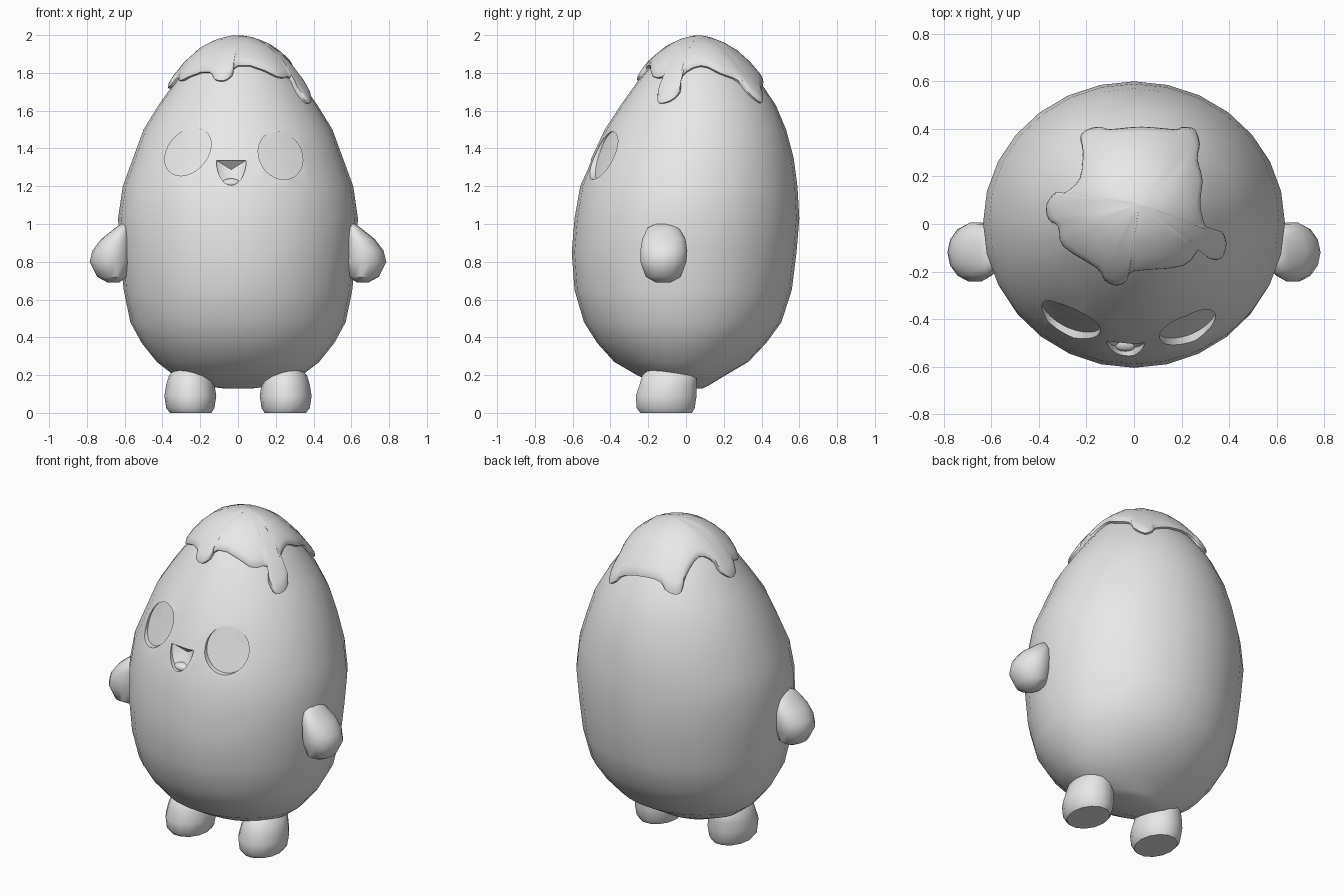
import bpy, bmesh, math
from mathutils import Vector

default_cube = bpy.data.objects.get("Cube")
if default_cube:
    bpy.data.objects.remove(default_cube, do_unlink=True)

# One pale grey for everything
grey = bpy.data.materials.new("pale_grey")
grey.use_nodes = True
grey.diffuse_color = (0.8, 0.8, 0.8, 1)
grey.node_tree.nodes["Principled BSDF"].inputs["Base Color"].default_value = (0.8, 0.8, 0.8, 1)

# Egg profile: height, half width, front y, back y
PROFILE = [
    (.13, .08, -.03, .09), (.145, .2, -.14, .12), (.2, .34, -.26, .21),
    (.27, .43, -.38, .33), (.37, .51, -.47, .425), (.48, .57, -.54, .505),
    (.65, .605, -.59, .56), (.85, .625, -.605, .585), (1.03, .635, -.59, .6),
    (1.2, .61, -.56, .59), (1.35, .555, -.5, .57), (1.5, .5, -.43, .53),
    (1.63, .42, -.345, .475), (1.75, .335, -.26, .395), (1.85, .255, -.175, .31),
    (1.92, .175, -.09, .23), (1.96, .09, -.01, .14), (1.975, .02, .05, .08)]


def section(z):
    """Half width, centre y and half depth of the egg at height z."""
    for a, b in zip(PROFILE, PROFILE[1:]):
        if z <= b[0]:
            t = (z - a[0]) / (b[0] - a[0])
            w, f, k = (a[i] + t * (b[i] - a[i]) for i in (1, 2, 3))
            return w, (f + k) / 2, (k - f) / 2
    return section(PROFILE[-1][0])


def front(x, z):
    w, yc, d = section(z)
    return yc - d * math.sqrt(max(0, 1 - (x / w) ** 2))


def crown(x, y):
    """Height of the upper egg surface above a point."""
    lo, hi = 1.1, PROFILE[-1][0]
    for _ in range(30):
        z = (lo + hi) / 2
        w, yc, d = section(z)
        if (x / w) ** 2 + ((y - yc) / d) ** 2 < 1:
            lo = z
        else:
            hi = z
    return lo


def ellipse(cx, cy, z, rx, ry, n):
    angles = [math.tau * i / n for i in range(n)]
    return [(cx + rx * math.cos(a), cy + ry * math.sin(a), z) for a in angles]


def loft(name, rings, tip=None, smooth=True):
    """Skin a stack of rings; the last one closes flat or on a tip point."""
    bm = bmesh.new()
    rows = [[bm.verts.new(p) for p in ring] for ring in rings]
    n = len(rows[0])
    for a, b in zip(rows, rows[1:]):
        for i in range(n):
            j = (i + 1) % n
            bm.faces.new((a[i], a[j], b[j], b[i]))
    bm.faces.new(rows[0])
    if tip:
        v = bm.verts.new(tip)
        for i in range(n):
            bm.faces.new((rows[-1][i], rows[-1][(i + 1) % n], v))
    else:
        bm.faces.new(rows[-1])
    bmesh.ops.recalc_face_normals(bm, faces=bm.faces)
    mesh = bpy.data.meshes.new(name)
    bm.to_mesh(mesh)
    bm.free()
    mesh.materials.append(grey)
    ob = bpy.data.objects.new(name, mesh)
    bpy.context.collection.objects.link(ob)
    if smooth:
        soften(ob)
    return ob


def soften(ob, angle=40):
    bpy.ops.object.select_all(action='DESELECT')
    ob.select_set(True)
    bpy.context.view_layer.objects.active = ob
    bpy.ops.object.shade_smooth_by_angle(angle=math.radians(angle))


# Egg body
body = loft("body", [ellipse(0, (f + k) / 2, z, w, (k - f) / 2, 28)
                     for z, w, f, k in PROFILE], smooth=False)


def carve(outline, depth, centre, centre_depth):
    """Cut a shallow pocket straight back into the front of the body."""
    outer = [(x, -1, z) for x, z in outline]
    inner = [(x, front(x, z) + depth(z), z) for x, z in outline]
    cx, cz = centre
    cutter = loft("face_cutter", [outer, inner],
                  (cx, front(cx, cz) + centre_depth, cz), False)
    cutter.hide_render = True
    mod = body.modifiers.new("pocket", 'BOOLEAN')
    mod.operation = 'DIFFERENCE'
    mod.solver = 'EXACT'
    mod.object = cutter
    bpy.context.view_layer.objects.active = body
    bpy.ops.object.modifier_apply(modifier=mod.name)
    bpy.data.objects.remove(cutter, do_unlink=True)


# Eye sockets, deepest along the lower rim
for cx, cz, lean in ((-.265, 1.382, .3), (.225, 1.362, -.15)):
    ring = []
    for i in range(28):
        a = math.tau * i / 28
        dz = .127 * math.sin(a)
        ring.append((cx + .117 * math.cos(a) + lean * dz, cz + dz))
    carve(ring, lambda z: .022 - .1 * (z - cz), (cx, cz), .024)

# Open mouth: flat top, rounded bottom
mouth = [(-.036 + .079 * math.cos(math.pi * i / 14),
          1.337 - .132 * math.sin(math.pi * i / 14)) for i in range(15)]
carve(mouth, lambda z: .035 - .2 * (z - 1.205), (-.036, 1.288), .075)
soften(body)

# Tongue
bpy.ops.mesh.primitive_uv_sphere_add(
    segments=16, ring_count=8, location=(-.036, front(-.036, 1.22) + .05, 1.215))
tongue = bpy.context.object
tongue.name = "tongue"
tongue.scale = (.052, .035, .026)
tongue.data.materials.append(grey)
soften(tongue)

# Dripping icing cap: plan outline in hundredths
OUTLINE = [
    (25, 39), (27, 33), (26, 27), (28, 18), (27, 8), (30, -2), (36, -3), (38, -8),
    (36, -14), (31, -14), (27, -10), (20, -17), (0, -19), (-3, -23), (-7, -25),
    (-12, -23), (-15, -18), (-29, -9), (-31, -1), (-35, 2), (-36, 8), (-32, 13),
    (-28, 13), (-22, 19), (-21, 30), (-22, 36), (-19, 39), (-14, 40), (-10, 39),
    (3, 40), (17, 39), (20, 40)]
pts = [Vector(p) / 100 for p in OUTLINE]
edge = []
for i in range(len(pts)):
    a, b, c, d = (pts[(i + k) % len(pts)] for k in (-1, 0, 1, 2))
    for t in (0, 1 / 3, 2 / 3):
        edge.append(b + t * (c - a) / 2 + t * t * (a - 2.5 * b + 2 * c - d / 2)
                    + t ** 3 * (1.5 * (b - c) + (d - a) / 2))


def lifted(p, lift):
    e = .02
    n = Vector((crown(p.x - e, p.y) - crown(p.x + e, p.y),
                crown(p.x, p.y - e) - crown(p.x, p.y + e), 2 * e)).normalized()
    return Vector((p.x, p.y, crown(p.x, p.y))) + n * lift


middle = Vector((.02, .08))
layers = ((.98, -.03), (.99, -.005), (1, .012), (.965, .024), (.9, .028),
          (.75, .028), (.55, .027), (.35, .026), (.15, .025))
loft("icing", [[lifted(middle.lerp(p, t), h) for p in edge] for t, h in layers],
     lifted(middle, .025))

# Arms and feet: rings of height, inner x, outer x, front y, back y
ARM = [(.69, .63, .69, -.16, -.08), (.72, .585, .745, -.215, -.025),
       (.8, .56, .785, -.245, .005), (.86, .56, .77, -.245, .01),
       (.92, .56, .725, -.235, 0), (.98, .57, .65, -.205, -.035),
       (1, .585, .62, -.16, -.08)]
FOOT = [(0, .14, .36, -.245, .035), (.025, .125, .38, -.265, .05),
        (.09, .115, .39, -.27, .06), (.15, .125, .38, -.25, .06),
        (.2, .14, .365, -.235, .06), (.225, .165, .34, -.205, .04)]
for side, s in (("left", 1), ("right", -1)):
    for part, rows in (("arm", ARM), ("foot", FOOT)):
        loft(side + "_" + part,
             [ellipse(s * (a + b) / 2, (f + k) / 2, z, (b - a) / 2, (k - f) / 2, 14)
              for z, a, b, f, k in rows])
